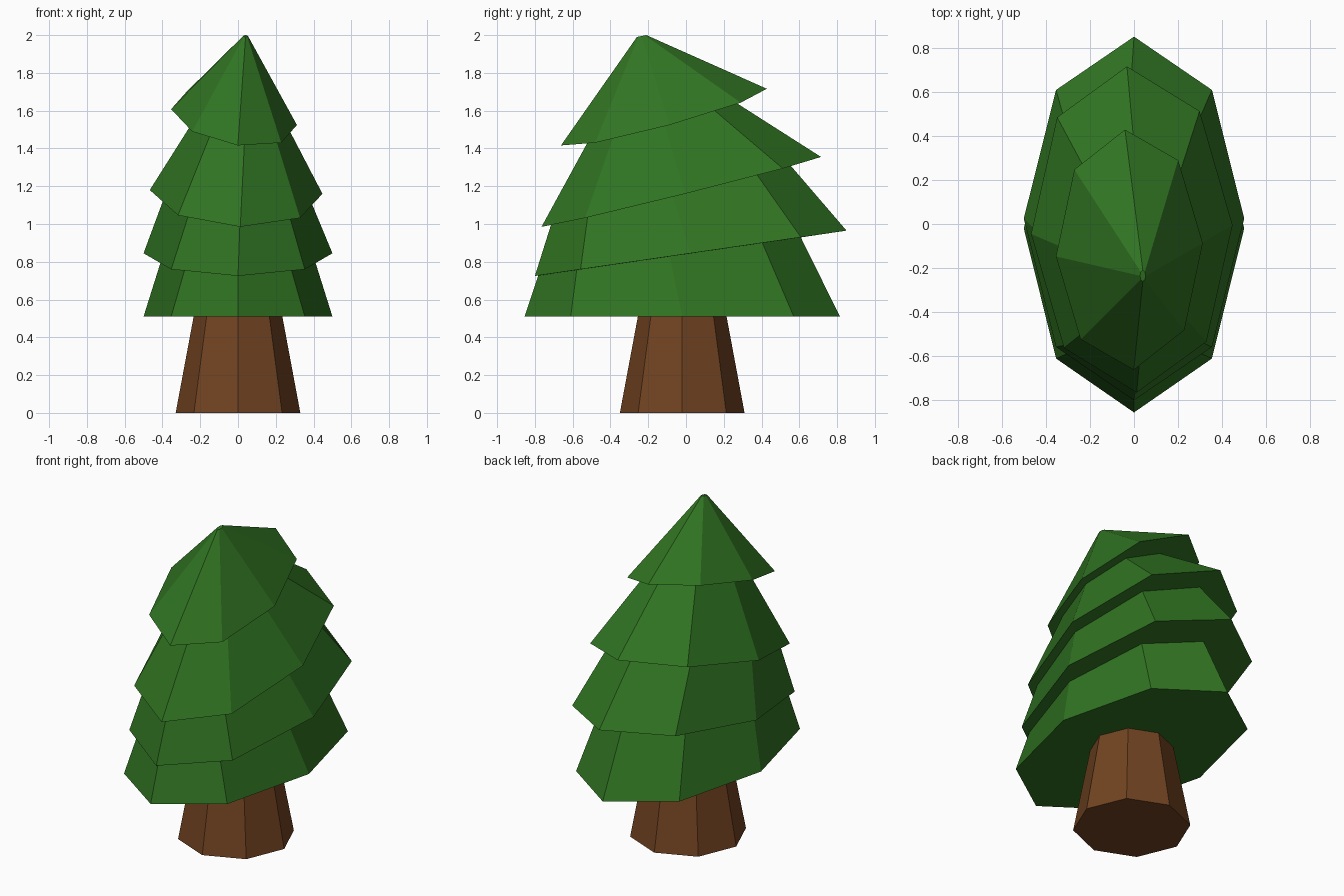
import bpy, bmesh, math
from mathutils import Vector

if "Cube" in bpy.data.objects:
    bpy.data.objects.remove(bpy.data.objects["Cube"])

SIDES = 8


def material(name, rgb):
    mat = bpy.data.materials.new(name)
    mat.diffuse_color = (*rgb, 1)
    mat.use_nodes = True
    mat.node_tree.nodes["Principled BSDF"].inputs["Base Color"].default_value = mat.diffuse_color
    return mat


def loft(name, rings, mat):
    """Skin a stack of eight-sided rings, each (centre, x half-axis, y half-axis)."""
    bm = bmesh.new()
    loops = []
    for centre, ax, ay in rings:
        c, a, b = Vector(centre), Vector(ax), Vector(ay)
        angles = [2 * math.pi * i / SIDES for i in range(SIDES)]
        loops.append([bm.verts.new(c + a * math.cos(t) + b * math.sin(t)) for t in angles])
    for low, high in zip(loops, loops[1:]):
        for i in range(SIDES):
            j = (i + 1) % SIDES
            bm.faces.new((low[i], low[j], high[j], high[i]))
    bm.faces.new(loops[0][::-1])
    bm.faces.new(loops[-1])
    bmesh.ops.recalc_face_normals(bm, faces=bm.faces)
    mesh = bpy.data.meshes.new(name)
    bm.to_mesh(mesh)
    bm.free()
    mesh.materials.append(mat)
    obj = bpy.data.objects.new(name, mesh)
    bpy.context.collection.objects.link(obj)
    return obj


bark = material("bark", (0.165, 0.056, 0.015))
needles = material("needles", (0.030, 0.175, 0.016))

# Tapered trunk
loft("trunk", [((0, -0.02, z), (r, 0, 0), (0, r, 0))
               for z, r in ((0, 0.33), (0.52, 0.233))], bark)

# Foliage: each tier has a wide skirt ring and a narrow ring tucked under the next, tilted tier
loft("foliage", [
    # bottom tier
    ((0, -0.02, 0.51), (0.5, 0, 0), (0, 0.835, 0)),
    ((0, -0.087, 0.828), (0.40, 0, 0), (0, 0.695, 0.101)),
    # second tier
    ((0, 0.025, 0.845), (0.5, 0, 0), (0, 0.825, 0.12)),
    ((-0.005, -0.082, 1.156), (0.378, 0.012, -0.005), (-0.015, 0.632, 0.158)),
    # third tier
    ((-0.01, -0.025, 1.17), (0.457, 0.02, -0.01), (-0.022, 0.74, 0.185)),
    ((0.023, -0.135, 1.555), (0.234, 0.02, -0.03), (-0.012, 0.375, 0.103)),
    # top tier and blunt tip
    ((-0.021, -0.117, 1.566), (0.333, 0.03, -0.042), (-0.02, 0.545, 0.15)),
    ((0.04, -0.235, 1.995), (0.013, 0, 0), (0, 0.025, 0.005)),
], needles)
